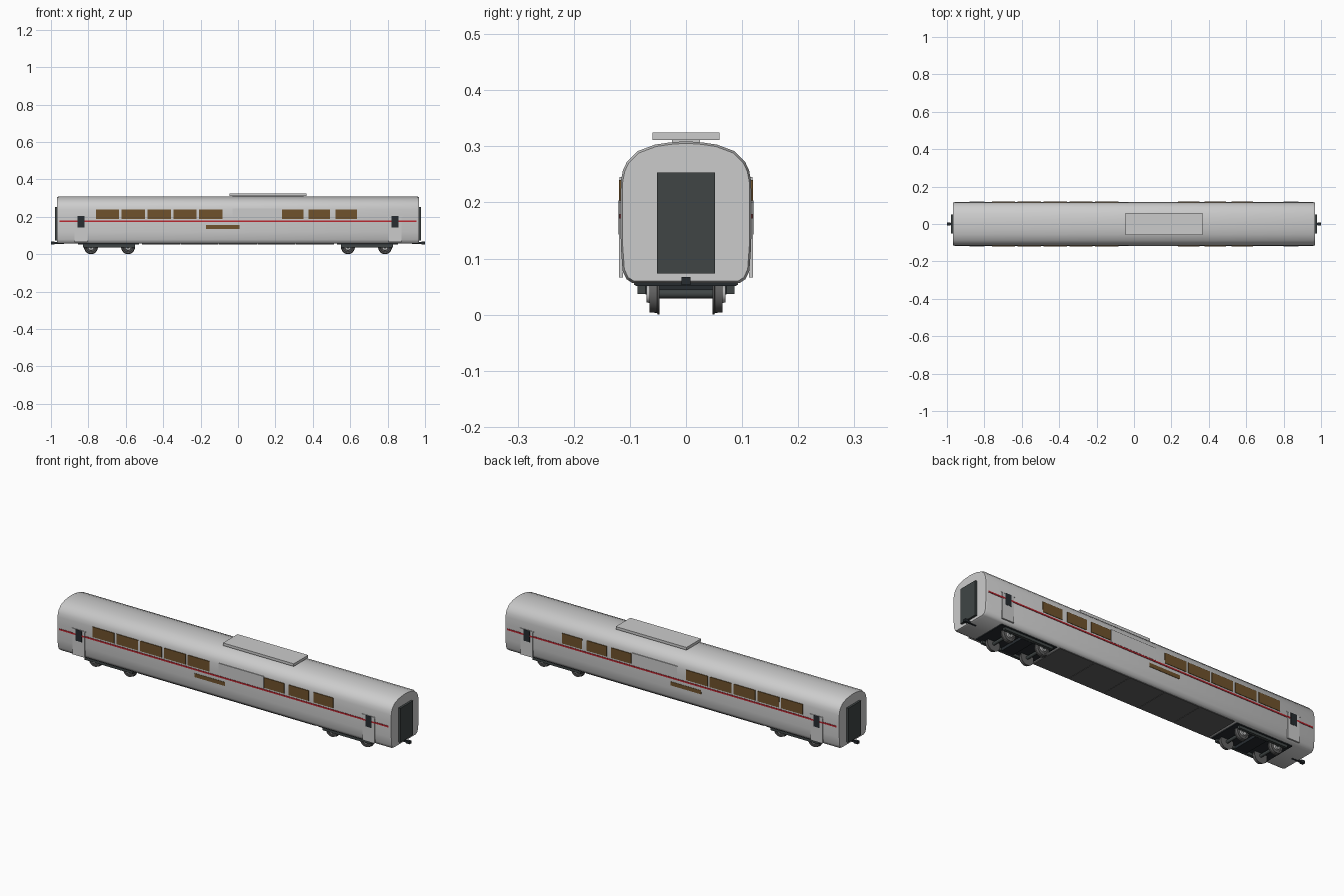
import bpy, bmesh, math

if "Cube" in bpy.data.objects:
    bpy.data.objects.remove(bpy.data.objects["Cube"])


def material(name, rgb):
    m = bpy.data.materials.new(name)
    m.diffuse_color = (*rgb, 1)
    m.use_nodes = True
    m.node_tree.nodes["Principled BSDF"].inputs["Base Color"].default_value = m.diffuse_color
    return m


RED = material("red", (0.5, 0.02, 0.03))
BROWN = material("tinted_brown", (0.16, 0.085, 0.025))
DARK = material("dark_grey", (0.05, 0.06, 0.06))
BLACK = material("near_black", (0.02, 0.025, 0.03))
MID = material("mid_grey", (0.12, 0.12, 0.12))
SILVER = material("silver", (0.5, 0.5, 0.5))


def finish(name, bm, mat=None, smooth=None):
    bmesh.ops.recalc_face_normals(bm, faces=bm.faces)
    me = bpy.data.meshes.new(name)
    bm.to_mesh(me)
    bm.free()
    ob = bpy.data.objects.new(name, me)
    bpy.context.collection.objects.link(ob)
    if mat:
        me.materials.append(mat)
    if smooth:
        bpy.ops.object.select_all(action='DESELECT')
        ob.select_set(True)
        bpy.context.view_layer.objects.active = ob
        bpy.ops.object.shade_smooth_by_angle(angle=math.radians(smooth))
    return ob


def box(name, x0, x1, y0, y1, z0, z1, mat=None):
    bm = bmesh.new()
    bmesh.ops.create_cube(bm, size=1)
    for v in bm.verts:
        v.co = ((x0 + x1) / 2 + v.co.x * (x1 - x0),
                (y0 + y1) / 2 + v.co.y * (y1 - y0),
                (z0 + z1) / 2 + v.co.z * (z1 - z0))
    return finish(name, bm, mat)


def both_sides(name, x0, x1, y0, y1, z0, z1, mat=None):
    box(name + "_front", x0, x1, -y1, -y0, z0, z1, mat)
    box(name + "_back", x0, x1, y0, y1, z0, z1, mat)


def revolve_y(name, profile, x, y, z, side, mat, n=32):
    """Revolve (offset along y, radius) points around the y axis."""
    bm = bmesh.new()
    rings = [[bm.verts.new((x + r * math.cos(2 * math.pi * i / n), y + side * o,
                            z + r * math.sin(2 * math.pi * i / n))) for i in range(n)]
             for o, r in profile]
    for a, b in zip(rings, rings[1:]):
        for i in range(n):
            bm.faces.new((a[i], a[(i + 1) % n], b[(i + 1) % n], b[i]))
    bm.faces.new(rings[0])
    bm.faces.new(rings[-1])
    return finish(name, bm, mat, 35)


# Coach shell: half cross-section mirrored and swept, with chamfered ends
half = [(0.095, 0.056), (0.106, 0.063), (0.113, 0.078), (0.116, 0.12), (0.1168, 0.16),
        (0.1168, 0.2), (0.116, 0.238), (0.1125, 0.257), (0.105, 0.273),
        (0.087, 0.291), (0.055, 0.303), (0.028, 0.307)]
section = half + [(0, 0.309)] + [(-y, z) for y, z in reversed(half)]
bm = bmesh.new()
rings = []
for x, s in ((-0.967, 0.972), (-0.957, 1), (0.957, 1), (0.967, 0.972)):
    rings.append([bm.verts.new((x, y * s, 0.18 + (z - 0.18) * s)) for y, z in section])
n = len(section)
for a, b in zip(rings, rings[1:]):
    for i in range(n):
        bm.faces.new((a[i], a[(i + 1) % n], b[(i + 1) % n], b[i]))
bm.faces.new(rings[0])
bm.faces.new(rings[-1])
finish("coach_body", bm, None, 32)

# Roof equipment box
box("roof_unit", -0.045, 0.365, -0.06, 0.06, 0.311, 0.325)
box("roof_unit_mount", -0.03, 0.35, -0.025, 0.025, 0.305, 0.312)

# Side windows: five on the left, three on the right
for i in range(5):
    x = -0.76 + 0.138 * i
    both_sides(f"side_window_{i}", x, x + 0.125, 0.113, 0.1192, 0.187, 0.24, BROWN)
for i, x in enumerate((0.235, 0.377, 0.52)):
    both_sides(f"small_window_{i}", x, x + 0.115, 0.113, 0.1192, 0.187, 0.24, BROWN)

# Blank panel, lower sign plate and waist stripe
both_sides("blank_panel", -0.03, 0.232, 0.113, 0.1185, 0.18, 0.245)
both_sides("sign_plate", -0.17, 0.007, 0.113, 0.1185, 0.135, 0.155, BROWN)
both_sides("waist_stripe", -0.955, 0.955, 0.113, 0.1188, 0.171, 0.179, RED)

for s, end in ((-1, "left"), (1, "right")):
    def span(a, b):
        return sorted((s * a, s * b))

    # Doors with upper rail and dark window
    both_sides("door_" + end, *span(0.805, 0.875), 0.112, 0.1192, 0.066, 0.202)
    both_sides("door_rail_" + end, *span(0.80, 0.88), 0.112, 0.1197, 0.199, 0.203)
    both_sides("door_stripe_" + end, *span(0.805, 0.875), 0.112, 0.1197, 0.171, 0.179, RED)
    both_sides("door_window_" + end, *span(0.822, 0.857), 0.112, 0.1205, 0.143, 0.203, BLACK)

    # Gangway and coupler at each end
    box("gangway_" + end, *span(0.955, 0.978), -0.052, 0.052, 0.073, 0.253, DARK)
    box("coupler_bar_" + end, *span(0.93, 0.985), -0.005, 0.005, 0.055, 0.065, BLACK)
    box("coupler_head_" + end, *span(0.98, 1.0), -0.008, 0.008, 0.053, 0.067, BLACK)

    # Bogie: cover plate, side frames, cross beam
    box("bogie_plate_" + end, *span(0.53, 0.855), -0.09, 0.09, 0.051, 0.058, BLACK)
    both_sides("bogie_frame_" + end, *span(0.55, 0.83), 0.072, 0.086, 0.037, 0.056, DARK)
    box("bogie_beam_" + end, *span(0.655, 0.72), -0.072, 0.072, 0.036, 0.052, BLACK)

    # Wheelsets with flanges on the inner side
    for j, ax in enumerate((0.588, 0.786)):
        x = s * ax
        revolve_y(f"axle_{end}_{j}", [(-0.07, 0.008), (0.07, 0.008)], x, 0, 0.037, 1, DARK, 16)
        for t, side in ((-1, "front"), (1, "back")):
            revolve_y(f"wheel_{end}_{j}_{side}",
                      [(0, 0.028), (0, 0.037), (0.003, 0.037), (0.005, 0.034),
                       (0.018, 0.033), (0.018, 0.026), (0.015, 0.024)],
                      x, t * 0.047, 0.037, t, MID)
            revolve_y(f"hub_{end}_{j}_{side}", [(0, 0.017), (0.008, 0.015)],
                      x, t * 0.062, 0.037, t, SILVER, 20)

# Underfloor skirting panels with narrow seams
for i in range(5):
    x = -0.515 + i * 0.206
    box(f"underfloor_panel_{i}", x + 0.001, x + 0.205, -0.093, 0.093, 0.0525, 0.058, MID)
